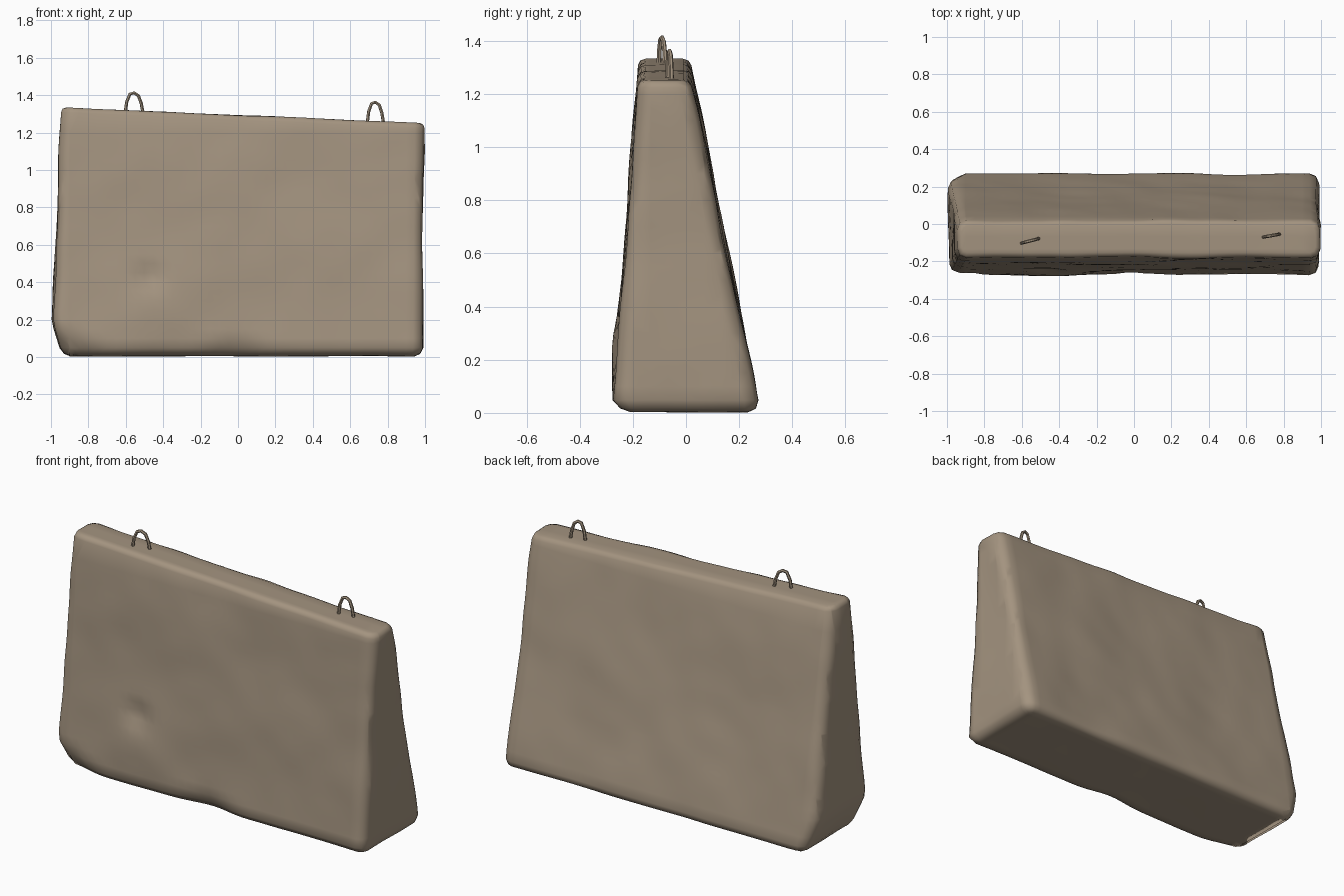
import bpy, bmesh, math
from mathutils import Vector, noise

if "Cube" in bpy.data.objects:
    bpy.data.objects.remove(bpy.data.objects["Cube"], do_unlink=True)


def make_material(name, colour):
    mat = bpy.data.materials.new(name)
    mat.use_nodes = True
    mat.diffuse_color = colour
    mat.node_tree.nodes["Principled BSDF"].inputs["Base Color"].default_value = colour
    return mat


concrete = make_material("weathered concrete", (0.37, 0.295, 0.215, 1))


def smoothstep(a, b, t):
    t = min(1, max(0, (t - a) / (b - a)))
    return t * t * (3 - 2 * t)


# Tapered block: eight corners, then wide end bevels and narrower rim bevels
bm = bmesh.new()
bmesh.ops.create_cube(bm, size=2)
for v in bm.verts:
    left, back, top = v.co.x < 0, v.co.y > 0, v.co.z > 0
    if top:
        v.co = (-0.945 if left else 0.995, 0.015 if back else -0.178,
                1.335 if left else 1.25)
    else:
        v.co = (-1.0 if left else 0.985, 0.278 if back else -0.278, 0.004)

uprights = [e for e in bm.edges
            if abs(e.verts[0].co.z - e.verts[1].co.z) > 0.5]
bmesh.ops.bevel(bm, geom=uprights, offset=0.05, segments=2, profile=0.5,
                affect='EDGES')
bm.normal_update()
for sign, size in ((1, 0.025), (-1, 0.045)):
    rim = {e for f in bm.faces if f.normal.z * sign > 0.9 for e in f.edges}
    bmesh.ops.bevel(bm, geom=list(rim), offset=size, segments=2, profile=0.5,
                    affect='EDGES')
    bm.normal_update()


# Slice the block into a grid so that its surface can be weathered
def slice_block(axis, start, stop, count):
    normal = Vector((0, 0, 0))
    normal[axis] = 1
    for i in range(count):
        point = normal * (start + (stop - start) * i / (count - 1))
        bmesh.ops.bisect_plane(bm, geom=bm.verts[:] + bm.edges[:] + bm.faces[:],
                               plane_co=point, plane_no=normal, dist=0.002)


slice_block(0, -0.9, 0.9, 37)
slice_block(2, 0.1, 1.2, 23)
slice_block(1, -0.2, 0.2, 7)

# Uneven surface, chipped front foot and a small pit in the front face
bm.normal_update()
moves = {}
for v in bm.verts:
    p, n = v.co.copy(), v.normal.copy()
    rough = noise.noise(p * 2.3) * 0.012 + noise.noise(p * 6) * 0.004
    move = n * rough
    if p.z < 0.02 or n.z > 0.9:
        move *= 0.4
    if p.y < -0.15:
        chip = 0.05 + 0.10 * smoothstep(-0.65, -0.95, p.x) if p.x < -0.65 else 0.05
        chip += 0.06 * math.exp(-((p.x + 0.02) / 0.15) ** 2)
        move.y += 0.5 * max(0, chip - p.z)
        pit = math.hypot(p.x + 0.47, (p.z - 0.43) * 1.2)
        move.y += 0.03 * math.exp(-(pit / 0.06) ** 2)
        swell = math.hypot((p.x + 0.45) * 0.7, p.z - 0.22)
        move.y -= 0.012 * math.exp(-(swell / 0.12) ** 2)
    # Broken lower left corner
    if p.x < -0.9:
        move.x += 0.35 * max(0, 0.18 - p.z)
    moves[v] = move
for v, move in moves.items():
    v.co += move
    v.co.x = min(1, max(-1, v.co.x))
    v.co.y = min(0.278, max(-0.278, v.co.y))
    v.co.z = max(0, v.co.z)
bmesh.ops.recalc_face_normals(bm, faces=bm.faces[:])

mesh = bpy.data.meshes.new("concrete_block")
bm.to_mesh(mesh)
bm.free()
mesh.materials.append(concrete)
mesh.shade_smooth()
block = bpy.data.objects.new("concrete_block", mesh)
bpy.context.collection.objects.link(block)


# Lifting loops: thin bent bars rising from the top
def lifting_loop(name, x, y, base, peak, half_width, twist):
    curve = bpy.data.curves.new(name, 'CURVE')
    curve.dimensions = '3D'
    curve.bevel_depth = 0.009
    curve.bevel_resolution = 1
    curve.use_fill_caps = True
    outline = [(-1, 0), (-0.8, 0.6), (-0.45, 0.95), (0, 1),
               (0.45, 0.88), (0.75, 0.55), (1, 0)]
    spline = curve.splines.new('POLY')
    spline.points.add(len(outline) - 1)
    for point, (u, t) in zip(spline.points, outline):
        point.co = (x + u * half_width, y + u * twist,
                    base + t * (peak - base), 1)
    curve.materials.append(concrete)
    loop = bpy.data.objects.new(name, curve)
    bpy.context.collection.objects.link(loop)
    bpy.ops.object.select_all(action='DESELECT')
    loop.select_set(True)
    bpy.context.view_layer.objects.active = loop
    bpy.ops.object.convert(target='MESH')
    bpy.ops.object.shade_smooth_by_angle(angle=math.radians(50))


lifting_loop("right_lifting_loop", -0.555, -0.09, 1.29, 1.412, 0.05, 0.013)
lifting_loop("left_lifting_loop", 0.735, -0.062, 1.24, 1.362, 0.045, 0.008)
